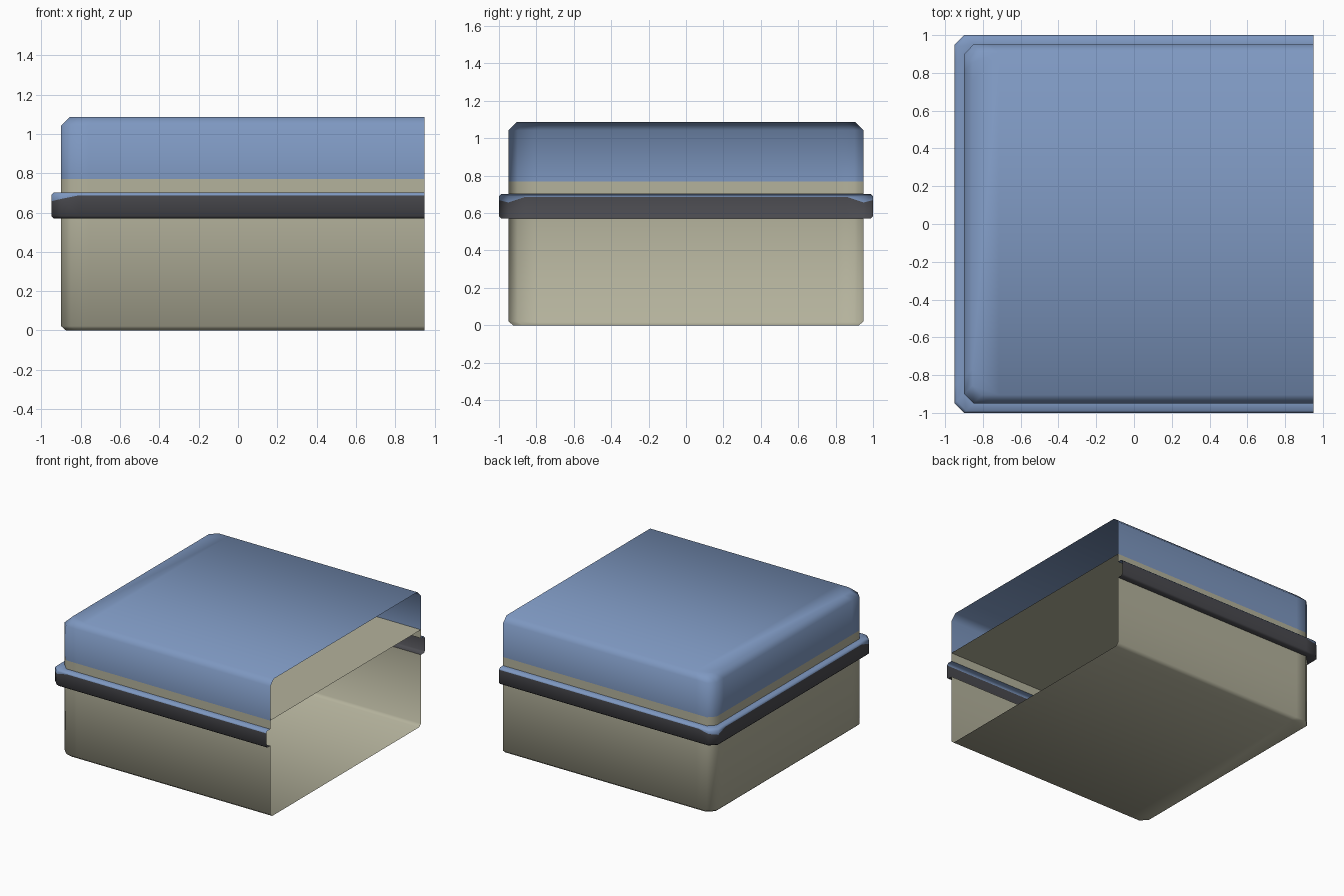
import bpy, bmesh

if "Cube" in bpy.data.objects:
    bpy.data.objects.remove(bpy.data.objects["Cube"])


def srgb(*rgb):
    return tuple((c / 255 / 12.92) if c < 11 else ((c / 255 + 0.055) / 1.055) ** 2.4 for c in rgb) + (1.0,)


def material(name, rgb):
    m = bpy.data.materials.new(name)
    m.diffuse_color = srgb(*rgb)
    m.use_nodes = True
    m.node_tree.nodes["Principled BSDF"].inputs["Base Color"].default_value = m.diffuse_color
    return m


beige = material("warm_beige", (180, 178, 156))
blue = material("steel_blue", (126, 152, 193))
dark = material("charcoal", (74, 74, 79))

X_OPEN = 0.95  # the +x end has no wall


def ring(inset, z, dip=0.0, chamfer=0.05, taper=0.09):
    """U-shaped outline around the three walled sides; corners may dip in height."""
    xl, y = -0.95 + inset, 1.0 - inset
    half = [(X_OPEN, -y, z),
            (xl + chamfer + taper, -y, z),
            (xl + chamfer, -y, z - dip * 0.6),
            (xl, -y + chamfer, z - dip),
            (xl, -y + chamfer + taper, z)]
    return half + [(px, -py, pz) for px, py, pz in reversed(half)]


def shell(name, rings, mats, outward=True, bottom=False, top=False, split_cap=False, blue_from=None):
    bm = bmesh.new()
    rows = [[bm.verts.new(p) for p in r] for r in rings]
    for k in range(len(rows) - 1):
        a, b = rows[k], rows[k + 1]
        for i in range(len(a) - 1):
            quad = [a[i], b[i], b[i + 1], a[i + 1]]
            f = bm.faces.new(quad if outward else quad[::-1])
            f.material_index = 1 if blue_from is not None and k >= blue_from else 0
    for use, row in ((bottom, rows[0]), (top, rows[-1])):
        if use:
            loop = [bm.verts.new(v.co) for v in row] if split_cap else row
            bm.faces.new(loop[::-1])  # faces up
    for f in bm.faces:
        f.smooth = True
    me = bpy.data.meshes.new(name)
    bm.to_mesh(me)
    bm.free()
    for m in mats:
        me.materials.append(m)
    ob = bpy.data.objects.new(name, me)
    bpy.context.collection.objects.link(ob)
    return ob


# Lower tray: floor and walls seen from inside
shell("lower_tray", [ring(0.075, 0.0), ring(0.05, 0.022), ring(0.05, 0.57)],
      [beige], outward=False, bottom=True)

# Projecting band, open to the inside, with a blue painted top edge
shell("side_band",
      [ring(0.05, 0.57), ring(0.012, 0.57), ring(0, 0.582),
       ring(0, 0.687, dip=0.03), ring(0, 0.69), ring(0.012, 0.702), ring(0.05, 0.702)],
      [dark, blue], blue_from=3)

# Strip above the band with the deck that closes it
shell("upper_strip_and_deck", [ring(0.05, 0.702), ring(0.05, 0.77)],
      [beige], top=True, split_cap=True)

# Roof cover
shell("roof_cover", [ring(0.05, 0.77), ring(0.05, 1.042), ring(0.095, 1.087)],
      [blue], top=True)
